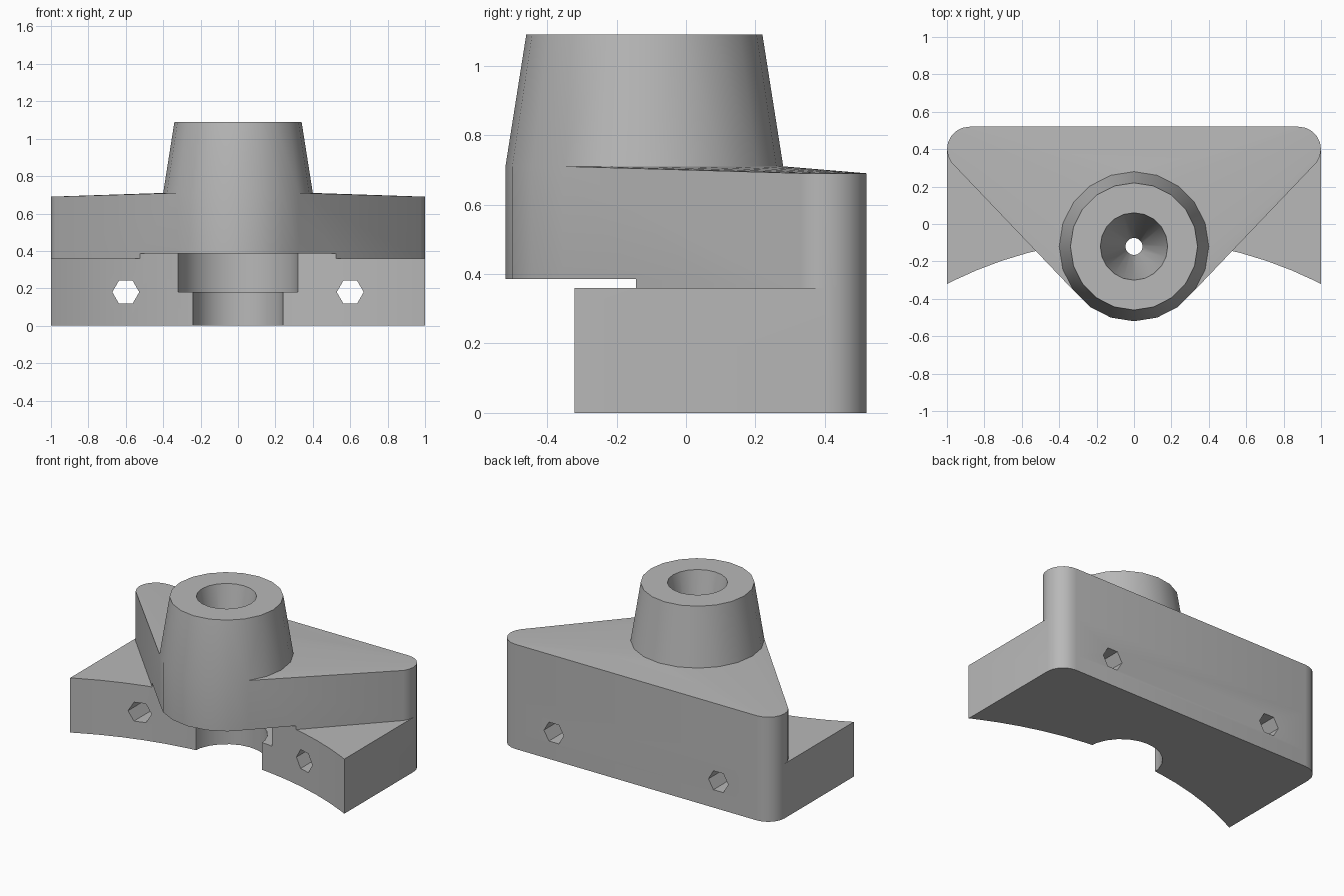
import bpy, bmesh, math

cube = bpy.data.objects.get("Cube")
if cube:
    bpy.data.objects.remove(cube, do_unlink=True)

grey = bpy.data.materials.new("plain grey")
grey.use_nodes = True
COLOUR = (0.48, 0.48, 0.48, 1)
grey.diffuse_color = COLOUR
grey.node_tree.nodes["Principled BSDF"].inputs["Base Color"].default_value = COLOUR

AXIS_Y = -0.12      # centre of the nose and its bore
CORNER = 0.12       # radius of the rear corners
BACK = 0.52


def ring(x, y, z, r, n=20):
    return [(x + r * math.cos(math.tau * i / n), y + r * math.sin(math.tau * i / n), z)
            for i in range(n)]


def hull(name, points):
    """Solid wrapped tightly around a set of points."""
    bm = bmesh.new()
    for p in points:
        bm.verts.new(p)
    out = bmesh.ops.convex_hull(bm, input=bm.verts)
    spare = {g for g in out["geom_interior"] + out["geom_unused"]
             if isinstance(g, bmesh.types.BMVert)}
    bmesh.ops.delete(bm, geom=list(spare), context='VERTS')
    bmesh.ops.dissolve_limit(bm, angle_limit=0.002, verts=bm.verts, edges=bm.edges)
    bmesh.ops.recalc_face_normals(bm, faces=bm.faces)
    mesh = bpy.data.meshes.new(name)
    bm.to_mesh(mesh)
    bm.free()
    mesh.materials.append(grey)
    obj = bpy.data.objects.new(name, mesh)
    bpy.context.collection.objects.link(obj)
    return obj


def frustum(name, y, z0, z1, r0, r1, n=20):
    return hull(name, ring(0, y, z0, r0, n) + ring(0, y, z1, r1, n))


def combine(target, tool, operation):
    """Apply an exact boolean and discard the tool."""
    mod = target.modifiers.new(operation.lower(), 'BOOLEAN')
    mod.operation = operation
    mod.solver = 'EXACT'
    mod.object = tool
    bpy.context.view_layer.objects.active = target
    bpy.ops.object.modifier_apply(modifier=mod.name)
    bpy.data.objects.remove(tool, do_unlink=True)


def rear_corners(z):
    return [p for s in (-1, 1) for p in ring(s * (1 - CORNER), BACK - CORNER, z, CORNER)]


# Wide base block with rounded rear corners
base_top = 0.36
body = hull("bracket_body", rear_corners(0) + rear_corners(base_top)
            + [(s, -0.33, z) for s in (-1, 1) for z in (0, base_top)])

# Triangular arm wrapping the nose and the rear corners, top sloping gently back
arm = hull("arm", rear_corners(0.1) + rear_corners(0.69)
           + ring(0, AXIS_Y, 0.1, 0.4) + ring(0, AXIS_Y, 0.71, 0.4))
combine(body, arm, 'UNION')

# Tapered nose on top
combine(body, frustum("nose", AXIS_Y, 0.71, 1.09, 0.4, 0.34), 'UNION')

# Concave front, stepped recess below the nose, tapered through bore
for cutter in (
    frustum("front_curve_cutter", -2.28, -0.1, 0.385, 2.2, 2.2, 96),
    frustum("wide_recess_cutter", AXIS_Y, 0.18, 0.385, 0.322, 0.322, 24),
    frustum("narrow_recess_cutter", AXIS_Y, -0.1, 0.25, 0.245, 0.245, 24),
    frustum("bore_cutter", AXIS_Y, 0.35, 1.1, 0.039, 0.182),
):
    combine(body, cutter, 'DIFFERENCE')

# Hexagonal screw holes running front to back
for side in (-1, 1):
    hexagon = ring(side * 0.6, 0.18, 0, 0.072, 6)
    combine(body, hull("screw_hole_cutter",
                       [(x, y, z) for x, z, _ in hexagon for y in (-1, 1)]), 'DIFFERENCE')

# Smooth the round walls, keep hard edges
bpy.ops.object.select_all(action='DESELECT')
body.select_set(True)
bpy.context.view_layer.objects.active = body
bpy.ops.object.shade_smooth_by_angle(angle=math.radians(30))
